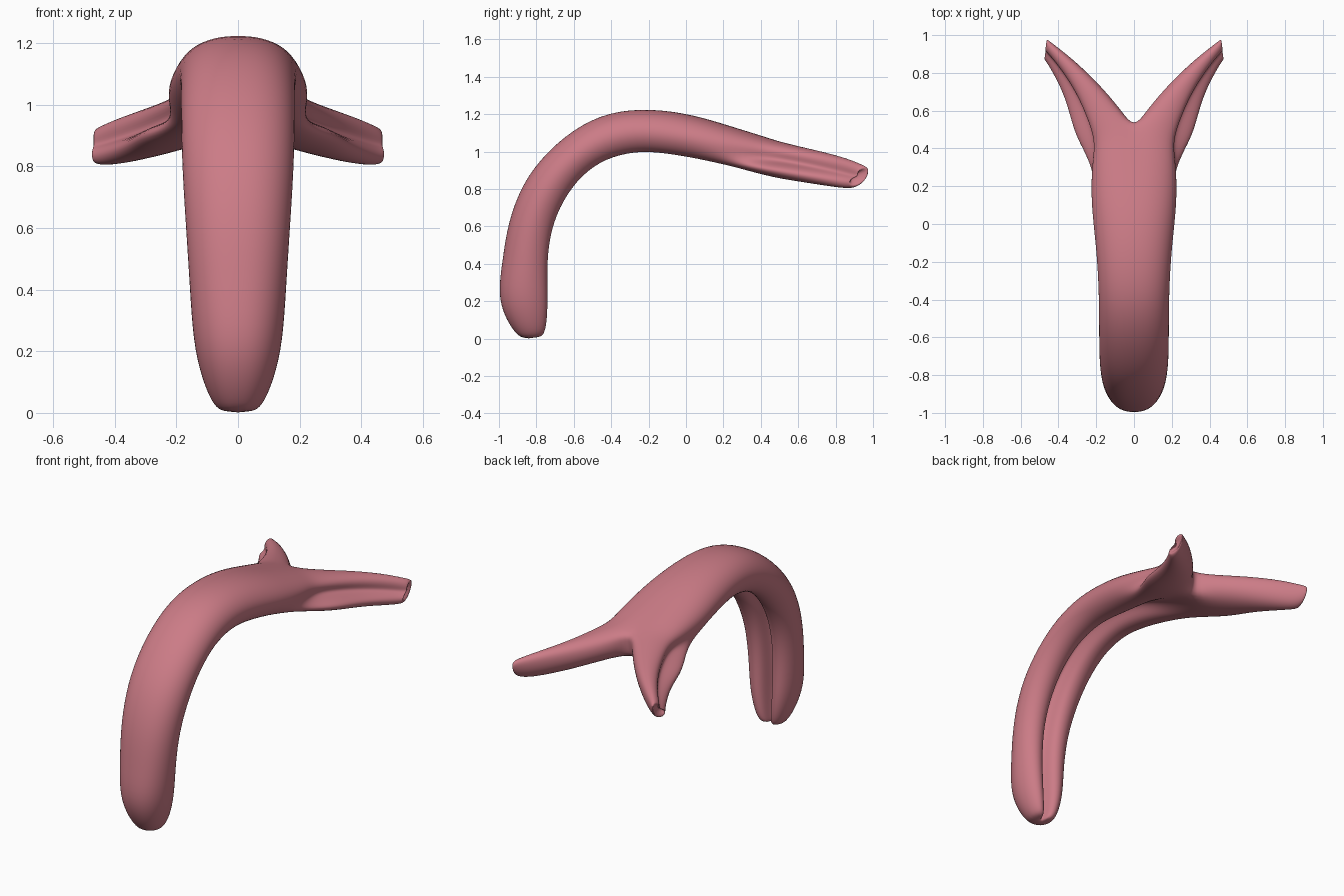
import bpy, bmesh

if "Cube" in bpy.data.objects:
    bpy.data.objects.remove(bpy.data.objects["Cube"])

# Half cross-sections (u: inner -> outer, v: underside -> top), same point count
BODY = [(0, 1.01), (.40, .985), (.77, .85), (1.0, .60), (1.02, .33), (.82, .06), (.5, -.03),
        (.22, .05), (.13, .25), (0, .42), (0, .6), (0, .8)]
CRUS = [(.06, .93), (.32, 1.03), (.62, .93), (.68, .72), (.58, .5), (.85, .42), (1.06, .25),
        (.88, 0), (.5, -.04), (.15, .1), (-.04, .4), (-.04, .72)]
SEAM = (0, 9, 10, 11)          # points lying on the middle plane along the shaft

# Shaft stations: top y,z, underside y,z, half width, outer-edge y shift, blend to crus section
SHAFT = [(-.88, .00, -.78, .005, .055, 0, 0),
         (-.92, .04, -.755, .03, .085, 0, 0),
         (-.97, .12, -.743, .11, .118, 0, 0),
         (-1.005, .24, -.74, .22, .145, 0, 0),
         (-.98, .42, -.745, .40, .156, 0, 0),
         (-.952, .62, -.725, .58, .168, 0, 0),
         (-.875, .83, -.66, .74, .18, 0, 0),
         (-.745, 1.0, -.56, .875, .184, 0, 0),
         (-.56, 1.15, -.43, .965, .184, 0, 0),
         (-.36, 1.225, -.28, 1.0, .187, 0, 0),
         (-.12, 1.225, -.16, 1.0, .198, 0, 0),
         (.08, 1.185, .03, .97, .22, 0, 0),
         (.25, 1.135, .2, .925, .25, -.03, .25),
         (.41, 1.09, .37, .89, .28, -.08, .6),
         (.51, 1.06, .49, .87, .295, -.10, .85)]
# Crus stations: inner x, top y,z, underside y,z, outer x, outer-edge y shift
CRURA = [(.075, .605, 1.035, .59, .855, .32, -.10),
         (.20, .755, 1.0, .74, .83, .36, -.08),
         (.33, .88, .965, .86, .81, .425, -.07),
         (.42, .95, .935, .93, .805, .468, -.07),
         (.475, 1.0, .915, .96, .82, .48, -.09)]


def ring(xi, yt, zt, yb, zb, xo, dy, k, seam):
    pts = []
    for i, (a, b) in enumerate(zip(BODY, CRUS)):
        u = a[0] + (b[0] - a[0]) * k
        v = a[1] + (b[1] - a[1]) * k
        if seam and i in SEAM:
            u = 0
        pts.append((xi + u * (xo - xi), yb + (yt - yb) * v + u * dy, zb + (zt - zb) * v))
    return pts


rings = [ring(0, yt, zt, yb, zb, w, dy, k, True) for yt, zt, yb, zb, w, dy, k in SHAFT]
rings += [ring(xi, yt, zt, yb, zb, xo, dy, 1, False) for xi, yt, zt, yb, zb, xo, dy in CRURA]

# Hollowed crus end
end = rings[-1]
c = [sum(p[j] for p in end) / len(end) for j in range(3)]
rings.append([tuple(c[j] + (p[j] - c[j]) * .5 - (.03, .03, 0)[j] for j in range(3)) for p in end])

# Skin one half, leaving the middle plane open
bm = bmesh.new()
vr = [[bm.verts.new(p) for p in r] for r in rings]
n = len(BODY)
for a, b in zip(vr, vr[1:]):
    for i in range(n):
        q = (a[i], a[(i + 1) % n], b[(i + 1) % n], b[i])
        if any(abs(v.co.x) > 1e-5 for v in q):
            bm.faces.new(q)
bm.faces.new(vr[0])
bm.faces.new(vr[-1][::-1])
bmesh.ops.recalc_face_normals(bm, faces=bm.faces)
# Ensure normals point outward: the outermost side face must face +x
side = max((f for f in bm.faces if f.calc_center_median().y < -.3),
           key=lambda f: f.calc_center_median().x)
if side.normal.x < 0:
    bmesh.ops.reverse_faces(bm, faces=bm.faces)
mesh = bpy.data.meshes.new("cavernous_body")
bm.to_mesh(mesh)
bm.free()
obj = bpy.data.objects.new("cavernous_body", mesh)
bpy.context.collection.objects.link(obj)

# Mirror and smooth
m = obj.modifiers.new("mirror", "MIRROR")
m.use_clip = True
m.merge_threshold = .001
s = obj.modifiers.new("smooth", "SUBSURF")
s.levels = s.render_levels = 2
for p in mesh.polygons:
    p.use_smooth = True

mat = bpy.data.materials.new("tissue_pink")
mat.diffuse_color = (.60, .20, .24, 1)
mat.use_nodes = True
mat.node_tree.nodes["Principled BSDF"].inputs["Base Color"].default_value = mat.diffuse_color
mesh.materials.append(mat)
